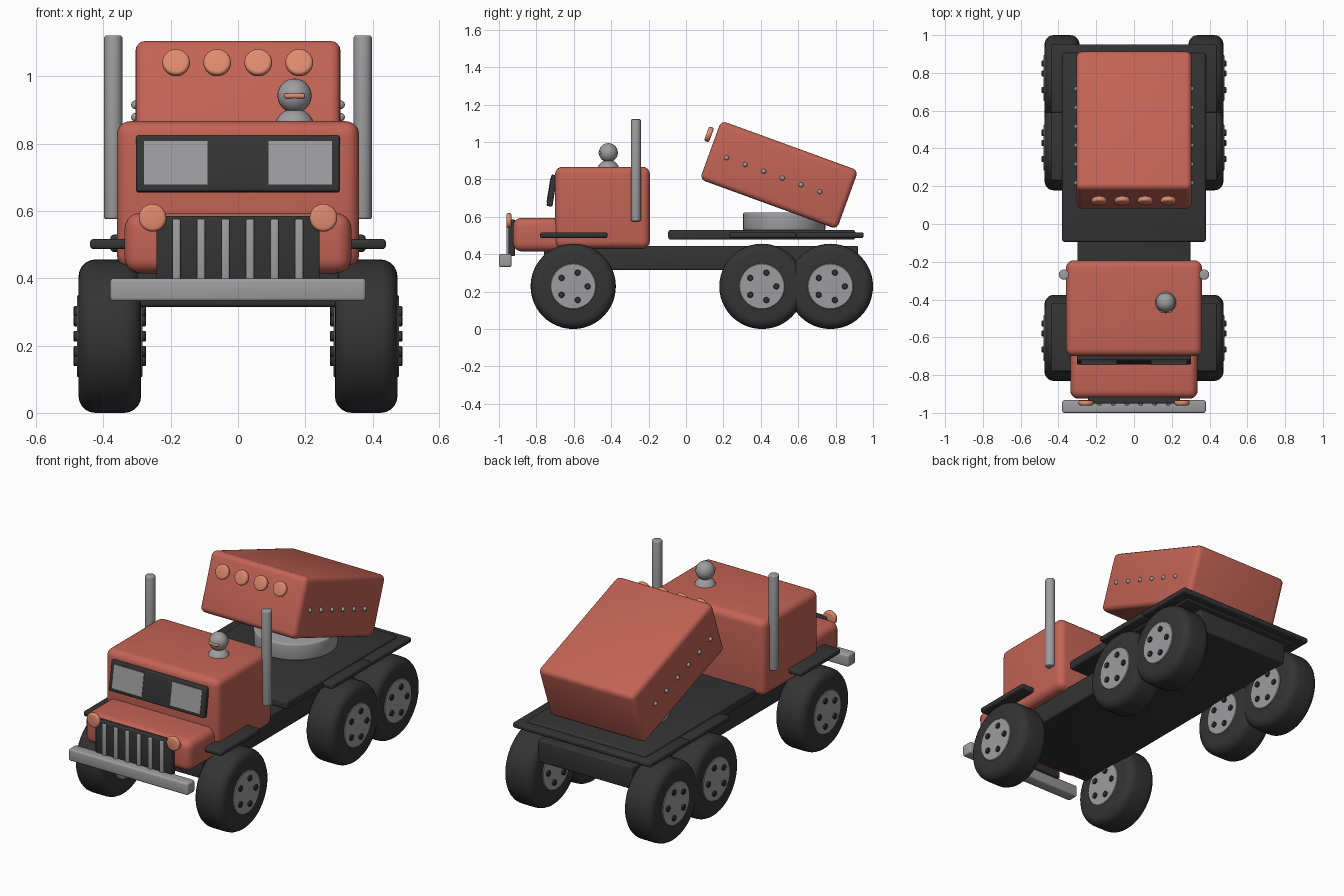
import bpy, bmesh, math
from mathutils import Matrix, Vector

cube = bpy.data.objects.get("Cube")
if cube:
    bpy.data.objects.remove(cube, do_unlink=True)


def material(name, r, g, b):
    m = bpy.data.materials.new(name)
    m.diffuse_color = (r, g, b, 1)
    m.use_nodes = True
    m.node_tree.nodes["Principled BSDF"].inputs["Base Color"].default_value = (r, g, b, 1)
    return m


RED = material("brick_red", .55, .125, .092)
ORANGE = material("lamp_orange", .74, .26, .155)
GREY = material("metal_grey", .34, .34, .35)
DARK = material("rubber_black", .034, .034, .034)


def finish(bm, name, mat, matrix, bevel=0, segments=3):
    """Round the hard edges, place the part and shade it."""
    if bevel:
        hard = [e for e in bm.edges if e.calc_face_angle(0) > math.radians(40)]
        bmesh.ops.bevel(bm, geom=hard, offset=bevel, segments=segments,
                        profile=.5, affect='EDGES', clamp_overlap=True)
    bm.transform(matrix)
    bmesh.ops.recalc_face_normals(bm, faces=bm.faces)
    mesh = bpy.data.meshes.new(name)
    bm.to_mesh(mesh)
    bm.free()
    mesh.materials.append(mat)
    ob = bpy.data.objects.new(name, mesh)
    bpy.context.collection.objects.link(ob)
    bpy.ops.object.select_all(action='DESELECT')
    ob.select_set(True)
    bpy.context.view_layer.objects.active = ob
    bpy.ops.object.shade_smooth_by_angle(angle=math.radians(35))
    return ob


def box(name, mat, x, y, z, bevel=.01, frame=Matrix(), segments=3):
    """Box from (low, high) ranges on each axis."""
    bm = bmesh.new()
    bmesh.ops.create_cube(bm, size=1)
    ranges = (x, y, z)
    bmesh.ops.scale(bm, vec=[b - a for a, b in ranges], verts=bm.verts)
    mid = Vector([(a + b) / 2 for a, b in ranges])
    return finish(bm, name, mat, frame @ Matrix.Translation(mid), bevel, segments)


def cylinder(name, mat, center, radius, depth, axis='Z', bevel=0, sides=32,
             frame=Matrix(), segments=3):
    bm = bmesh.new()
    bmesh.ops.create_cone(bm, cap_ends=True, segments=sides, radius1=radius,
                          radius2=radius, depth=depth)
    turn = {'X': Matrix.Rotation(math.pi / 2, 4, 'Y'),
            'Y': Matrix.Rotation(math.pi / 2, 4, 'X'), 'Z': Matrix()}[axis]
    return finish(bm, name, mat, frame @ Matrix.Translation(center) @ turn, bevel, segments)


def ball(name, mat, center, radius, squash=(1, 1, 1), frame=Matrix(), detail=24):
    bm = bmesh.new()
    bmesh.ops.create_uvsphere(bm, u_segments=detail, v_segments=detail // 2, radius=radius)
    bmesh.ops.scale(bm, vec=squash, verts=bm.verts)
    return finish(bm, name, mat, frame @ Matrix.Translation(center))


def tilted(y, z, degrees):
    return Matrix.Translation((0, y, z)) @ Matrix.Rotation(math.radians(degrees), 4, 'X')


# Chassis, bed and mudguards
box("chassis", DARK, (-.3, .3), (-.76, .92), (.315, .445))
box("bed", DARK, (-.38, .38), (-.095, .905), (.478, .53), .012)
for name, y in (("front", -.6), ("middle", .41), ("rear", .77)):
    box(name + "_mudguard", DARK, (-.44, .44), (y - .18, y + .18), (.487, .517), .01)

# Wheels with hubs showing on both faces
for side, s in (("left", 1), ("right", -1)):
    for name, y in (("front", -.603), ("middle", .406), ("rear", .772)):
        label = side + "_" + name
        c = Vector((s * .381, y, .228))
        cylinder(label + "_tire", DARK, c, .228, .186, 'X', .05, 48, segments=5)
        cylinder(label + "_hub", GREY, c, .122, .194, 'X', .003, 32, segments=1)
        for i in range(5):
            a = math.tau * i / 5
            bolt = c + Vector((0, math.cos(a), math.sin(a))) * .077
            cylinder(f"{label}_bolt_{i + 1}", DARK, bolt, .016, .216, 'X', .003, 12, segments=1)

# Cab and hood
box("cab", RED, (-.36, .36), (-.7, -.193), (.43, .867), .04, segments=5)
box("hood", RED, (-.337, .337), (-.925, -.6), (.415, .594), .045, segments=5)

# Windshield
screen = tilted(-.717, .74, -9)
box("windshield_frame", DARK, (-.303, .303), (-.016, .016), (-.085, .085), .008, screen)
for side, s in (("left", 1), ("right", -1)):
    x = sorted((s * .09, s * .28))
    box(side + "_window", GREY, x, (-.019, -.013), (-.065, .066), 0, screen)

# Grille, bumper and headlights
box("grille", DARK, (-.243, .243), (-.95, -.915), (.39, .586), .006)
for i in range(6):
    x = -.183 + i * .073
    box(f"grille_bar_{i + 1}", GREY, (x - .012, x + .012), (-.96, -.94), (.385, .577), .005)
box("bumper", GREY, (-.38, .38), (-1, -.933), (.332, .4), .01)
for side, s in (("left", 1), ("right", -1)):
    cylinder(side + "_headlight", ORANGE, (s * .254, -.947, .58), .041, .026, 'Y', .01)
    # Exhaust stacks
    cylinder(side + "_exhaust", GREY, (s * .371, -.268, .849), .027, .546, 'Z', .007, 24)

# Figure in the roof hatch
ball("figure_body", GREY, (.168, -.415, .845), .06)
ball("figure_head", GREY, (.168, -.415, .943), .051)
box("figure_visor", ORANGE, (.137, .199), (-.469, -.44), (.935, .95), .006)

# Turntable and tilted launcher
cylinder("turntable", GREY, (0, .525, .575), .22, .096, 'Z', .01, 48)
launcher = tilted(.4975, .824, -20)
box("launcher", RED, (-.305, .305), (-.39, .39), (-.167, .167), .03, launcher, 4)
for i in range(4):
    cylinder(f"launcher_lamp_{i + 1}", ORANGE, (-.184 + i * .122, -.426, .076),
             .041, .028, 'Y', .01, frame=launcher)
for side, s in (("left", 1), ("right", -1)):
    for i in range(6):
        ball(f"{side}_rivet_{i + 1}", GREY, (s * .305, -.295 + i * .106, -.01),
             .013, frame=launcher, detail=12)
